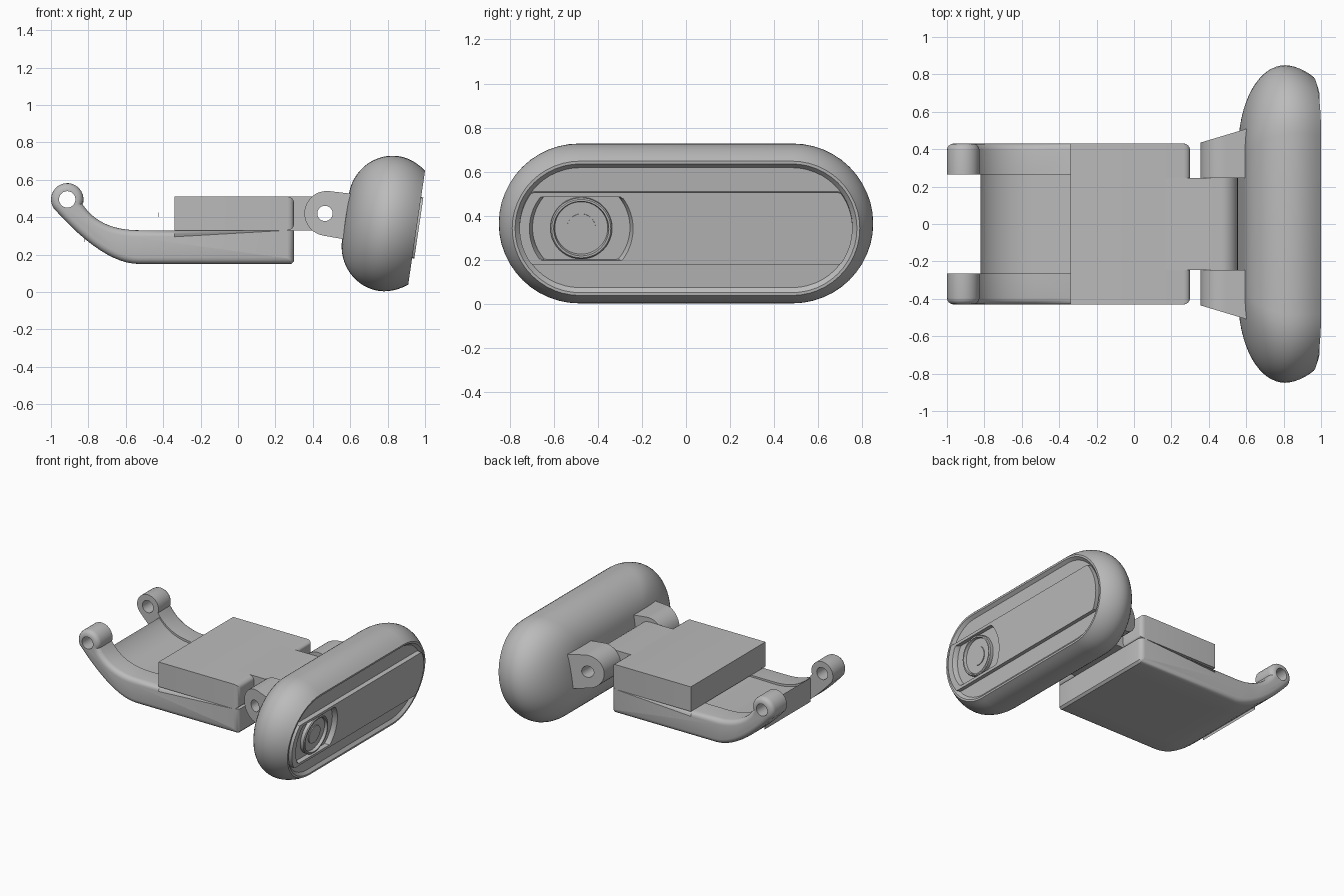
import bpy, bmesh
from math import sin, cos, pi, radians, sqrt
from mathutils import Vector

cube = bpy.data.objects.get("Cube")
if cube:
    bpy.data.objects.remove(cube)

grey = bpy.data.materials.new("matte_grey")
grey.use_nodes = True
GREY = (0.5, 0.5, 0.5, 1)
grey.diffuse_color = GREY
grey.node_tree.nodes["Principled BSDF"].inputs["Base Color"].default_value = GREY

# Tilted frame of the head: depth and up directions from the face centre
TILT = radians(8.4)
FACE = Vector((0.955, 0, 0.344))
DEPTH = Vector((cos(TILT), 0, -sin(TILT)))
UP = Vector((sin(TILT), 0, cos(TILT)))


def finish(name, bm):
    bmesh.ops.remove_doubles(bm, verts=bm.verts, dist=0.0001)
    bmesh.ops.recalc_face_normals(bm, faces=bm.faces)
    mesh = bpy.data.meshes.new(name)
    bm.to_mesh(mesh)
    bm.free()
    mesh.materials.append(grey)
    ob = bpy.data.objects.new(name, mesh)
    bpy.context.collection.objects.link(ob)
    return ob


def loft(name, rings, n=24, shift=0):
    """Rings of (depth, half length, radius, height limit) along the head axis."""
    bm = bmesh.new()
    loops = []
    for u, length, r, limit in rings:
        loop = []
        for side in (1, -1):
            for i in range(n + 1):
                a = pi * (i / n - 0.5)
                y = side * (length + r * cos(a)) + shift
                w = max(-limit, min(limit, side * r * sin(a)))
                loop.append(bm.verts.new(FACE + DEPTH * u + UP * w + Vector((0, y, 0))))
        loops.append(loop)
    for a, b in zip(loops, loops[1:]):
        for i in range(len(a)):
            j = (i + 1) % len(a)
            bm.faces.new((a[i], a[j], b[j], b[i]))
    bm.faces.new(loops[0])
    bm.faces.new(loops[-1])
    return finish(name, bm)


def prism(name, outline, y0, y1, bevel=0, sharp=None, flare=0):
    """Extrude an x-z outline along y; round the y1 rim, or flare it outwards."""
    bm = bmesh.new()
    caps = [[bm.verts.new((x, y, z)) for x, z in outline] for y in (y0, y1)]
    n = len(outline)
    for i in range(n):
        j = (i + 1) % n
        bm.faces.new((caps[0][i], caps[0][j], caps[1][j], caps[1][i]))
    bm.faces.new(caps[0])
    bm.faces.new(caps[1])
    bmesh.ops.recalc_face_normals(bm, faces=bm.faces)
    if bevel:
        rim = [e for e in bm.edges if all(v in caps[1] for v in e.verts)
               and not (sharp and sharp(e))]
        bmesh.ops.bevel(bm, geom=rim, offset=bevel, segments=4, profile=0.5,
                        affect='EDGES', clamp_overlap=False)
    if flare:
        left = min(x for x, z in outline)
        for v in caps[1]:
            v.co.y += flare * (v.co.x - left)
    return finish(name, bm)


def arc(cx, cz, r, a0, a1, n=16):
    steps = [radians(a0 + (a1 - a0) * i / n) for i in range(n + 1)]
    return [(cx + r * cos(a), cz + r * sin(a)) for a in steps]


def bezier(a, b, c, n=12):
    a, b, c = Vector(a), Vector(b), Vector(c)
    return [tuple(a * (1 - t) ** 2 + b * 2 * t * (1 - t) + c * t * t)
            for t in [i / n for i in range(n + 1)]]


def cut(ob, cutter):
    mod = ob.modifiers.new("cut", 'BOOLEAN')
    mod.operation = 'DIFFERENCE'
    mod.solver = 'EXACT'
    mod.object = cutter
    cutter.hide_render = True
    bpy.context.view_layer.objects.active = ob
    bpy.ops.object.modifier_apply(modifier=mod.name)
    bpy.data.objects.remove(cutter)


def pin_hole(ob, x, z, r=0.041):
    cut(ob, prism("pin_cutter", arc(x, z, r, 0, 345, 23), -1, 1))


parts = []

# Head shell: rounded back, bulging waist, rim and recessed face
rings = []
for i in range(17):
    a = pi / 2 * i / 16
    rings.append((-0.15 - 0.235 * cos(a), 0.33 + 0.155 * sin(a), 0.12 + 0.244 * sin(a), 1))
for i in range(1, 7):
    t = i / 6
    rings.append((-0.15 + 0.15 * t, 0.485 - 0.005 * t, 0.364 - 0.056 * t * t, 1))
rings += [(0, 0.48, 0.295, 1), (-0.02, 0.48, 0.275, 1)]
parts.append(loft("head_shell", rings))

# Raised sliding band with the lens window cut out
band = loft("face_band", [(-0.04, 0.48, 0.275, 0.165), (0.012, 0.48, 0.275, 0.165)], 40)
cut(band, loft("window_cutter", [(-0.06, 0, 0.215, 0.145), (-0.012, 0, 0.222, 0.145),
                                 (0.03, 0, 0.245, 0.146)], 40, -0.475))
parts.append(band)

# Lens barrel with stepped rings
parts.append(loft("lens", [(-0.04, 0, 0.14, 1), (0.004, 0, 0.14, 1), (0.01, 0, 0.134, 1),
                           (0.01, 0, 0.125, 1), (-0.01, 0, 0.12, 1), (-0.01, 0, 0.065, 1),
                           (-0.004, 0, 0.065, 1)], 24, -0.475))

# Fork arms on the back of the head
PIN = Vector((0.475, 0, 0.42))
fork = []
for a in range(90, 271, 10):
    p = PIN + DEPTH * (0.12 * cos(radians(a))) + UP * (0.12 * sin(radians(a)))
    fork.append((p.x, p.z))
for s in (-1, 1):
    p = PIN + DEPTH * 0.17 + UP * (0.125 * s)
    fork.append((p.x, p.z))
for s, side in ((1, "left"), (-1, "right")):
    ob = prism(side + "_fork_arm", fork, s * 0.245, s * 0.435, flare=s * 0.3)
    pin_hole(ob, 0.465, 0.42)
    parts.append(ob)

# Hinge tongues at both ends of the body
for name, x, s, half in (("head_tongue", 0.465, 1, 0.245), ("rear_tongue", -0.462, -1, 0.265)):
    outline = arc(x, 0.42, 0.09, -90 * s, 90 * s) + [(x - s * 0.3, 0.51), (x - s * 0.3, 0.33)]
    ob = prism(name, outline, -half, half)
    pin_hole(ob, x, 0.42)
    parts.append(ob)

# Upper body block with its head end rounded
bm = bmesh.new()
bmesh.ops.create_cube(bm, size=1)
for v in bm.verts:
    v.co = (-0.02 + v.co.x * 0.64, v.co.y * 0.86, 0.42 + v.co.z * 0.18)
end = [e for e in bm.edges if all(v.co.x > 0 for v in e.verts)]
bmesh.ops.bevel(bm, geom=end, offset=0.035, segments=4, profile=0.5, affect='EDGES')
parts.append(finish("body_block", bm))

# Lower clip: two curled side rails with eyes, and a sheet between them
base = [(0.3, 0.33), (0.3, 0.165), (0.285, 0.15)]
under = bezier((-0.53, 0.15), (-0.72, 0.15), (-0.985, 0.447))
over = bezier((-0.832, 0.47), (-0.74, 0.33), (-0.53, 0.33))
rail = base + under + arc(-0.913, 0.495, 0.087, 205, -10) + over + [(-0.34, 0.33)]
for s, side in ((1, "left"), (-1, "right")):
    ob = prism(side + "_clip_rail", rail, s * 0.265, s * 0.43, 0.035,
               lambda e: all(v.co.z > 0.329 and v.co.x > -0.35 for v in e.verts))
    pin_hole(ob, -0.913, 0.495, 0.044)
    parts.append(ob)
sheet_top = [(x, z - 0.015) for x, z in over if x > -0.82]
sheet = base + [p for p in under if p[0] > -0.82] + [(-0.82, 0.265), (-0.82, 0.44)] + sheet_top
parts.append(prism("clip_sheet", sheet, -0.265, 0.265))

# Smooth shading with sharp edges kept
bpy.ops.object.select_all(action='DESELECT')
for ob in parts:
    ob.select_set(True)
bpy.context.view_layer.objects.active = parts[0]
bpy.ops.object.shade_smooth_by_angle(angle=radians(32))
